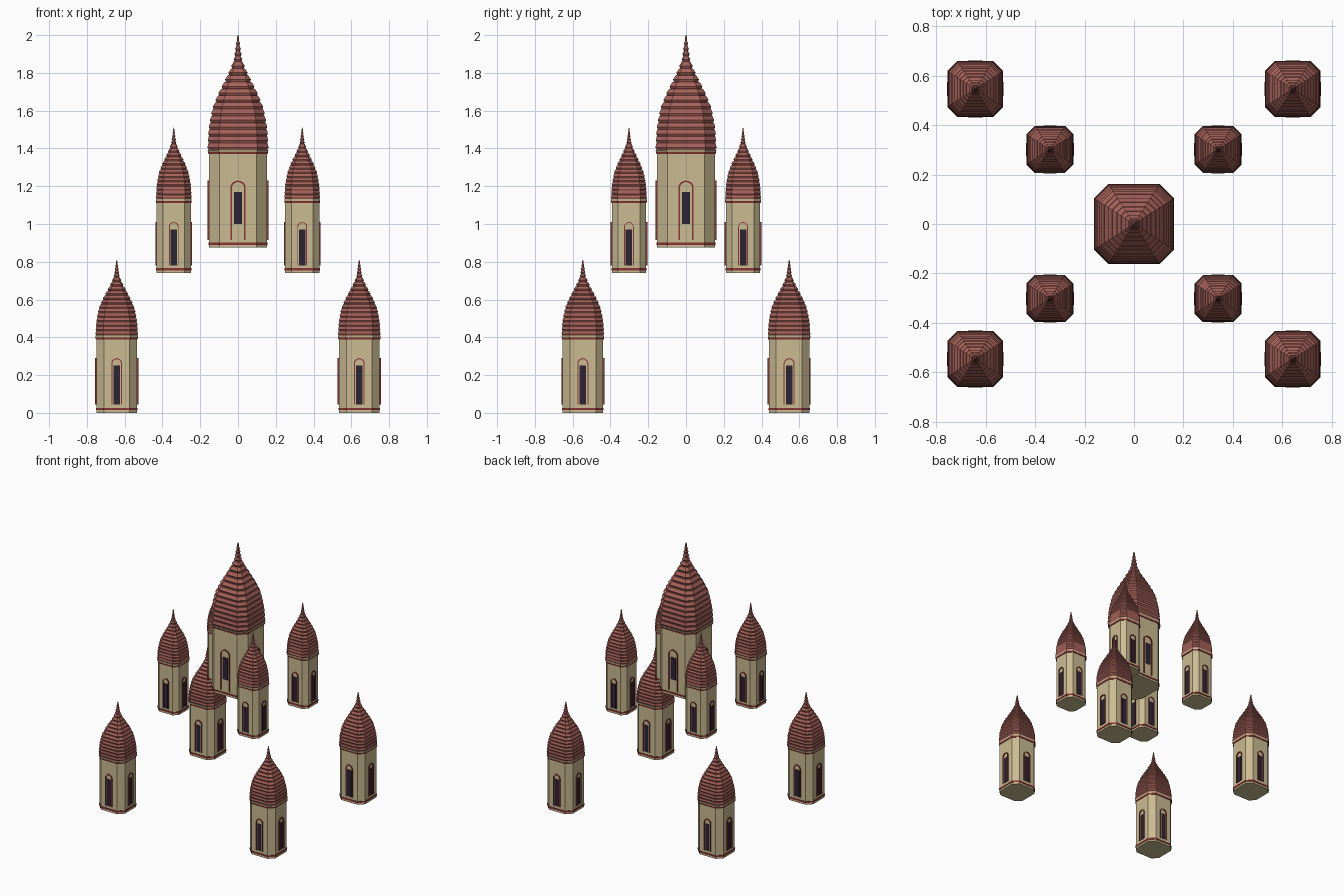
import bpy, math
from mathutils import Matrix, Vector

cube = bpy.data.objects.get("Cube")
if cube:
    bpy.data.objects.remove(cube)


def material(name, colour):
    m = bpy.data.materials.new(name)
    m.use_nodes = True
    m.diffuse_color = (*colour, 1)
    m.node_tree.nodes["Principled BSDF"].inputs["Base Color"].default_value = (*colour, 1)
    return m


WALL = material("cream plaster", (0.60, 0.50, 0.29))
ROOF = material("brick red tile", (0.39, 0.125, 0.105))
TRIM = material("dark red trim", (0.25, 0.035, 0.035))
GLASS = material("dark glass", (0.025, 0.018, 0.035))

FLAT = 0.64  # share of each side left straight between the cut corners


def make(name, verts, faces, mat, place):
    mesh = bpy.data.meshes.new(name)
    mesh.from_pydata(verts, [], faces)
    mesh.materials.append(mat)
    obj = bpy.data.objects.new(name, mesh)
    obj.location = place
    bpy.context.collection.objects.link(obj)
    return obj


def loft(name, profile, mat, place):
    """Stack cut-corner squares of (half width, height) into a closed solid."""
    verts, faces = [], []
    for r, z in profile:
        for k in range(4):
            turn = Matrix.Rotation(k * math.pi / 2, 3, 'Z')
            for side in (-1, 1):
                verts.append(turn @ Vector((r, side * r * FLAT, z)))
    for j in range(len(profile) - 1):
        for i in range(8):
            n = (i + 1) % 8
            faces.append((j * 8 + i, j * 8 + n, j * 8 + 8 + n, j * 8 + 8 + i))
    faces.append(tuple(reversed(range(8))))
    last = len(verts) - 8
    faces.append(tuple(range(last, last + 8)))
    return make(name, verts, faces, mat, place)


def four_sides(name, verts, faces, mat, place):
    """Repeat a front-facing piece on all four walls."""
    all_verts, all_faces = [], []
    for k in range(4):
        turn = Matrix.Rotation(k * math.pi / 2, 3, 'Z')
        start = len(all_verts)
        all_verts += [turn @ Vector(v) for v in verts]
        all_faces += [tuple(start + i for i in f) for f in faces]
    return make(name, all_verts, all_faces, mat, place)


def window(prefix, wall, half, bottom, top, place):
    y = -wall - 0.003
    verts = [(x, yy, z) for yy in (y, -wall + 0.004)
             for x, z in ((-half, bottom), (half, bottom), (half, top), (-half, top))]
    faces = [(0, 1, 2, 3)] + [(i, i + 4, (i + 1) % 4 + 4, (i + 1) % 4) for i in range(4)]
    four_sides(prefix + "_windows", verts, faces, GLASS, place)


def arch(prefix, wall, half, bottom, top, thick, place):
    spring = top - half
    verts, faces = [], []
    steps = [math.pi * i / 10 for i in range(11)]
    paths = []
    for r in (half, half - thick):
        paths.append([(r, bottom)] + [(r * math.cos(a), spring + r * math.sin(a)) for a in steps]
                     + [(-r, bottom)])
    for (ox, oz), (ix, iz) in zip(*paths):
        front, back = -wall - 0.007, -wall + 0.004
        verts += [(ox, front, oz), (ix, front, iz), (ix, back, iz), (ox, back, oz)]
    for j in range(len(paths[0]) - 1):
        for i in range(4):
            n = (i + 1) % 4
            faces.append((j * 4 + i, j * 4 + 4 + i, j * 4 + 4 + n, j * 4 + n))
    faces += [(0, 1, 2, 3), tuple(len(verts) - 1 - i for i in range(4))]
    four_sides(prefix + "_arches", verts, faces, TRIM, place)


# Dome outline as (height share, width share)
OUTLINE = [(0, 1), (0.17, 0.97), (0.27, 0.91), (0.37, 0.83), (0.49, 0.65),
           (0.63, 0.39), (0.70, 0.26), (0.77, 0.16)]


def width_at(t):
    for (a, wa), (b, wb) in zip(OUTLINE, OUTLINE[1:]):
        if t <= b:
            return wa + (wb - wa) * (t - a) / (b - a)
    return OUTLINE[-1][1]


def roof(prefix, half, low, high, place):
    height = high - low
    tiers, dome = 13, 0.77
    profile = []
    # Overlapping tile courses, each with a small undercut lip
    for i in range(tiers):
        t, step = i * dome / tiers, dome / tiers
        r, after = width_at(t + step * 0.3), width_at(t + step)
        profile.append((half * (r - 0.035), low + height * t))
        profile.append((half * r, low + height * (t + step * 0.35)))
        profile.append((half * max(after - 0.02, 0.1), low + height * (t + step * 0.97)))
    # Beaded spire
    beads = 5
    for i in range(beads):
        t, step = dome + i * (1 - dome) / beads, (1 - dome) / beads
        r = 0.13 * (1 - i / beads) + 0.015
        profile.append((half * r * 0.7, low + height * t))
        profile.append((half * r, low + height * (t + step * 0.4)))
    profile.append((half * 0.008, high))
    loft(prefix + "_roof", profile, ROOF, place)


def tower(prefix, x, y, base, half, eave, peak, glass, frame):
    """glass and frame are (half width, bottom, top) of the window and its arch."""
    place = (x, y, base)
    wall = half * 0.95
    e = eave - base
    loft(prefix + "_walls", [(wall, 0), (wall, e)], WALL, place)
    loft(prefix + "_base_trim", [(wall + 0.003, 0.014), (wall + 0.003, 0.026)], TRIM, place)
    loft(prefix + "_eave_trim", [(wall + 0.003, e - 0.014), (wall + 0.005, e - 0.003)], TRIM, place)
    loft(prefix + "_cornice", [(wall + 0.004, e - 0.003), (half, e + 0.008)], WALL, place)
    roof(prefix, half, e + 0.008, peak - base, place)
    window(prefix, wall, *glass, place)
    arch(prefix, wall, *frame, half * 0.05, place)


tower("central_tower", 0, 0, 0.875, 0.162, 1.385, 2.0,
      (0.022, 0.125, 0.295), (0.041, 0.04, 0.355))
for sx, side in ((-1, "right"), (1, "left")):
    for sy, end in ((-1, "front"), (1, "back")):
        tower(f"{end}_{side}_inner_tower", sx * 0.34, sy * 0.302, 0.74, 0.095, 1.125, 1.51,
              (0.017, 0.04, 0.23), (0.026, 0.04, 0.27))
        tower(f"{end}_{side}_outer_tower", sx * 0.642, sy * 0.546, 0, 0.113, 0.402, 0.81,
              (0.017, 0.045, 0.25), (0.029, 0.045, 0.29))
